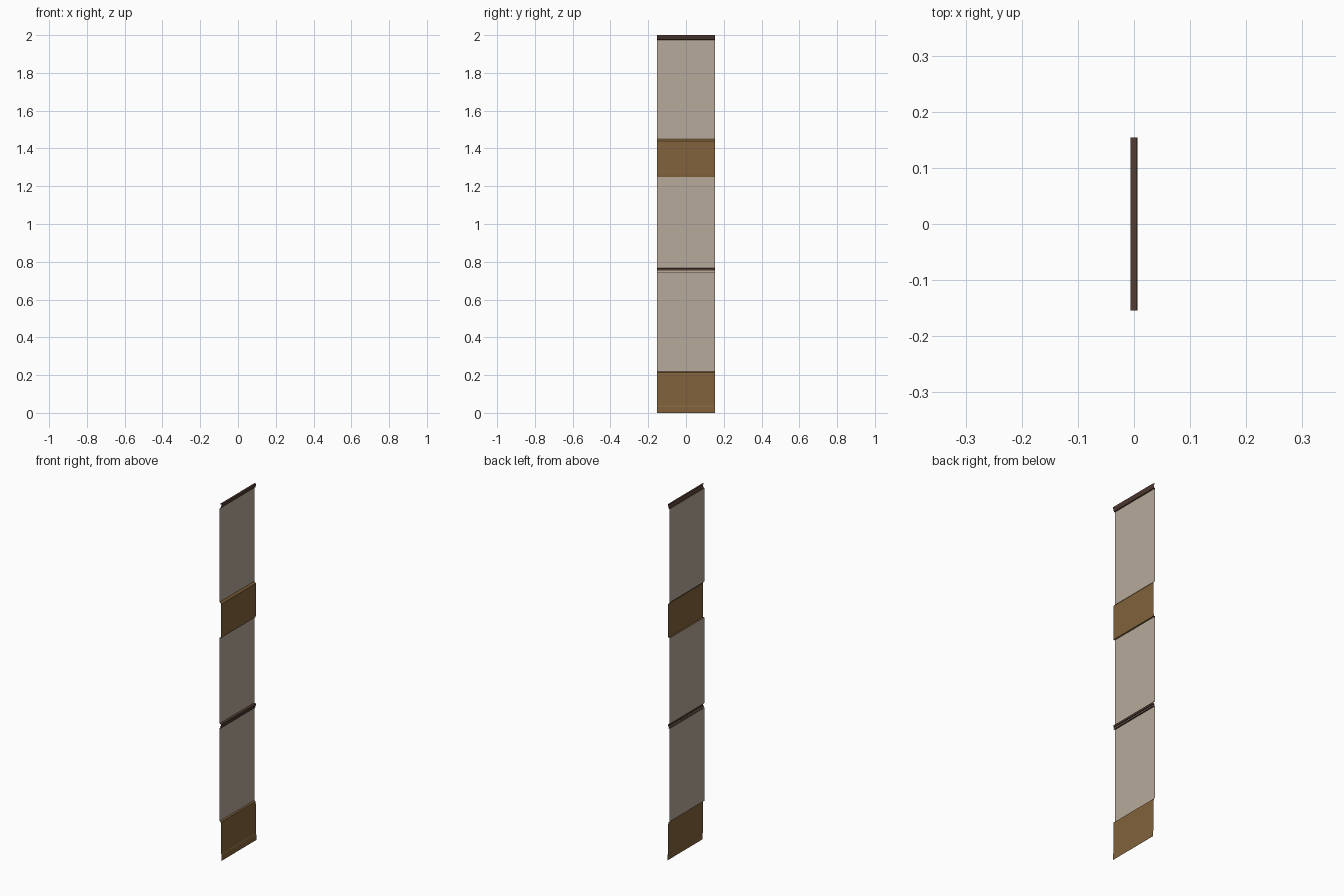
import bpy

if "Cube" in bpy.data.objects:
    bpy.data.objects.remove(bpy.data.objects["Cube"])

HALF = 0.154  # half width of the wall strip


def material(name, rgb):
    m = bpy.data.materials.new(name)
    m.diffuse_color = (*rgb, 1)
    m.use_nodes = True
    m.node_tree.nodes["Principled BSDF"].inputs["Base Color"].default_value = m.diffuse_color
    return m


plaster = material("warm plaster", (0.47, 0.40, 0.33))
wood = material("brown wood", (0.22, 0.123, 0.043))
dark = material("dark trim", (0.085, 0.045, 0.033))


def sheet(name, profile, mat):
    """Extrude an open (x, z) profile, listed bottom to top, along y."""
    n = len(profile)
    verts = [(x, y, z) for y in (-HALF, HALF) for x, z in profile]
    faces = [(i, n + i, n + i + 1, i + 1) for i in range(n - 1)]
    mesh = bpy.data.meshes.new(name)
    mesh.from_pydata(verts, [], faces)
    mesh.materials.append(mat)
    ob = bpy.data.objects.new(name, mesh)
    bpy.context.collection.objects.link(ob)


W, P = -0.006, 0.006  # wall plane and projecting trim plane

# Plaster panels
sheet("lower_panel", [(W, 0.22), (W, 0.742)], plaster)
sheet("middle_panel", [(W, 0.768), (W, 1.25)], plaster)
sheet("upper_panel", [(W, 1.45), (W, 1.975)], plaster)

# Wooden skirting and band
sheet("skirting", [(P, 0), (P, 0.03), (0.003, 0.04), (0.003, 0.2),
                   (0.001, 0.215), (W, 0.22)], wood)
sheet("wood_band", [(W, 1.25), (0.002, 1.25), (0.003, 1.262), (0.003, 1.425),
                    (0.003, 1.44), (W, 1.45)], wood)

# Dark thin rail with a pale groove, and top cornice
sheet("rail_bottom", [(W, 0.742), (0.001, 0.742), (0.001, 0.746), (-0.003, 0.746)], dark)
sheet("rail_groove", [(-0.003, 0.746), (-0.003, 0.753)], plaster)
sheet("rail_top", [(-0.003, 0.753), (0.003, 0.753), (0.003, 0.764), (W, 0.768)], dark)
sheet("cornice", [(W, 1.975), (-0.001, 1.977), (0.005, 1.994), (0.005, 2.0), (W, 2.0)], dark)
